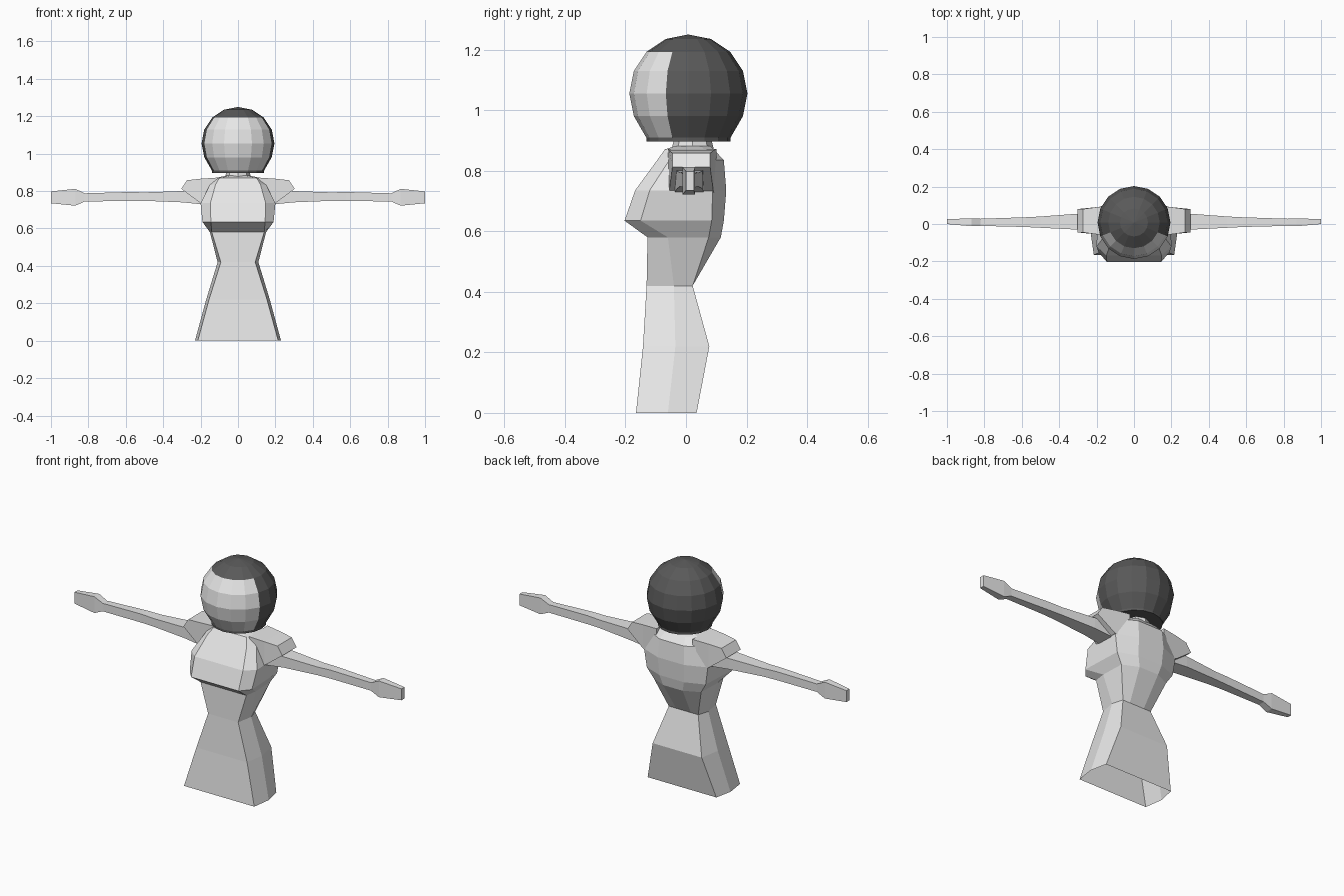
import bpy, bmesh, math

if "Cube" in bpy.data.objects:
    bpy.data.objects.remove(bpy.data.objects["Cube"])


def material(name, value):
    m = bpy.data.materials.new(name)
    m.use_nodes = True
    col = (value, value, value, 1)
    m.diffuse_color = col
    m.node_tree.nodes["Principled BSDF"].inputs["Base Color"].default_value = col
    return m


LIGHT = material("light grey", 0.8)
DARK = material("dark grey", 0.1)


def finish(name, bm, mats, mirror=False, location=(0, 0, 0)):
    bmesh.ops.recalc_face_normals(bm, faces=bm.faces)
    me = bpy.data.meshes.new(name)
    bm.to_mesh(me)
    bm.free()
    for m in mats:
        me.materials.append(m)
    ob = bpy.data.objects.new(name, me)
    ob.location = location
    bpy.context.collection.objects.link(ob)
    if mirror:
        ob.modifiers.new("Mirror", 'MIRROR').use_axis[0] = True
    return ob


def loft(rings, cap_start, cap_end):
    """Skin a list of equal-length closed rings."""
    bm = bmesh.new()
    vs = [[bm.verts.new(p) for p in r] for r in rings]
    n = len(vs[0])
    for a, b in zip(vs, vs[1:]):
        for i in range(n):
            j = (i + 1) % n
            bm.faces.new((a[i], a[j], b[j], b[i]))
    if cap_start:
        bm.faces.new(vs[0])
    if cap_end:
        bm.faces.new(vs[-1])
    return bm


# Dress and torso: height, then front, side, rear side and back points (x, y)
body_rows = [
    (0.00, (.215, -.165), (.23, -.06), (.21, .035), (.09, .035)),
    (0.22, (.155, -.142), (.17, -.035), (.15, .077), (.07, .077)),
    (0.42, (.092, -.13), (.109, -.04), (.09, .022), (.045, .022)),
    (0.58, (.14, -.127), (.15, -.06), (.145, .075), (.06, .115)),
    (0.635, (.145, -.203), (.19, -.15), (.18, .085), (.075, .125)),
    (0.735, (.148, -.168), (.2, -.12), (.195, .088), (.08, .133)),
    (0.835, (.12, -.095), (.15, -.055), (.15, .085), (.075, .125)),
    (0.87, (.1, -.07), (.12, -.03), (.12, .06), (.06, .092)),
    (0.882, (.04, -.035), (.065, -.01), (.065, .05), (.04, .08)),
]
rings = []
for z, *pts in body_rows:
    rings.append([(x, y, z) for x, y in pts] + [(-x, y, z) for x, y in reversed(pts)])
finish("body", loft(rings, False, True), [LIGHT])


def box_ring(x, y0, y1, z0, z1, lean=0.0):
    return [(x, y0, z0), (x, y1, z0), (x - lean, y1, z1), (x - lean, y0, z1)]


# Flared shoulder caps
finish("shoulder_caps", loft([
    box_ring(.11, -.06, .10, .70, .872),
    box_ring(.20, -.055, .09, .735, .866),
    box_ring(.303, -.045, .08, .812, .858, .03)], True, True), [LIGHT], True)

# Arms with wrists and flat hands
arm_rows = [
    (.15, -.04, .06, .725, .805),
    (.30, -.03, .055, .74, .80),
    (.50, -.02, .04, .748, .793),
    (.58, -.016, .036, .748, .795),
    (.82, -.01, .028, .744, .788),
    (.87, -.012, .03, .722, .812),
    (1.0, 0.0, .026, .735, .798),
]
finish("arms", loft([box_ring(*r) for r in arm_rows], True, True), [LIGHT], True)


def disc(name, radius, z0, z1, y, sides, mat, top=None):
    bm = bmesh.new()
    bmesh.ops.create_cone(bm, cap_ends=True, segments=sides, radius1=radius,
                          radius2=top or radius, depth=z1 - z0)
    return finish(name, bm, [mat], location=(0, y, (z0 + z1) / 2))


# Neck and hair rim
disc("neck", .072, .862, .902, .022, 8, LIGHT, .062)
disc("hair_rim", .139, .897, .914, .008, 16, DARK)

# Head: open-bottomed sphere with the face cut out by direction and height
R = .195
bm = bmesh.new()
bmesh.ops.create_uvsphere(bm, u_segments=16, v_segments=8, radius=R)
bmesh.ops.delete(bm, geom=[v for v in bm.verts if v.co.z < -.16], context='VERTS')
for v in bm.verts:
    if v.co.z < -.12:
        v.co.z = -.148
for f in bm.faces:
    c = f.calc_center_median()
    off = abs(math.atan2(c.x, -c.y))
    f.material_index = 0 if off < math.radians(67.5) and c.z < R * .7 else 1
finish("head", bm, [LIGHT, DARK], location=(0, .008, 1.055))
